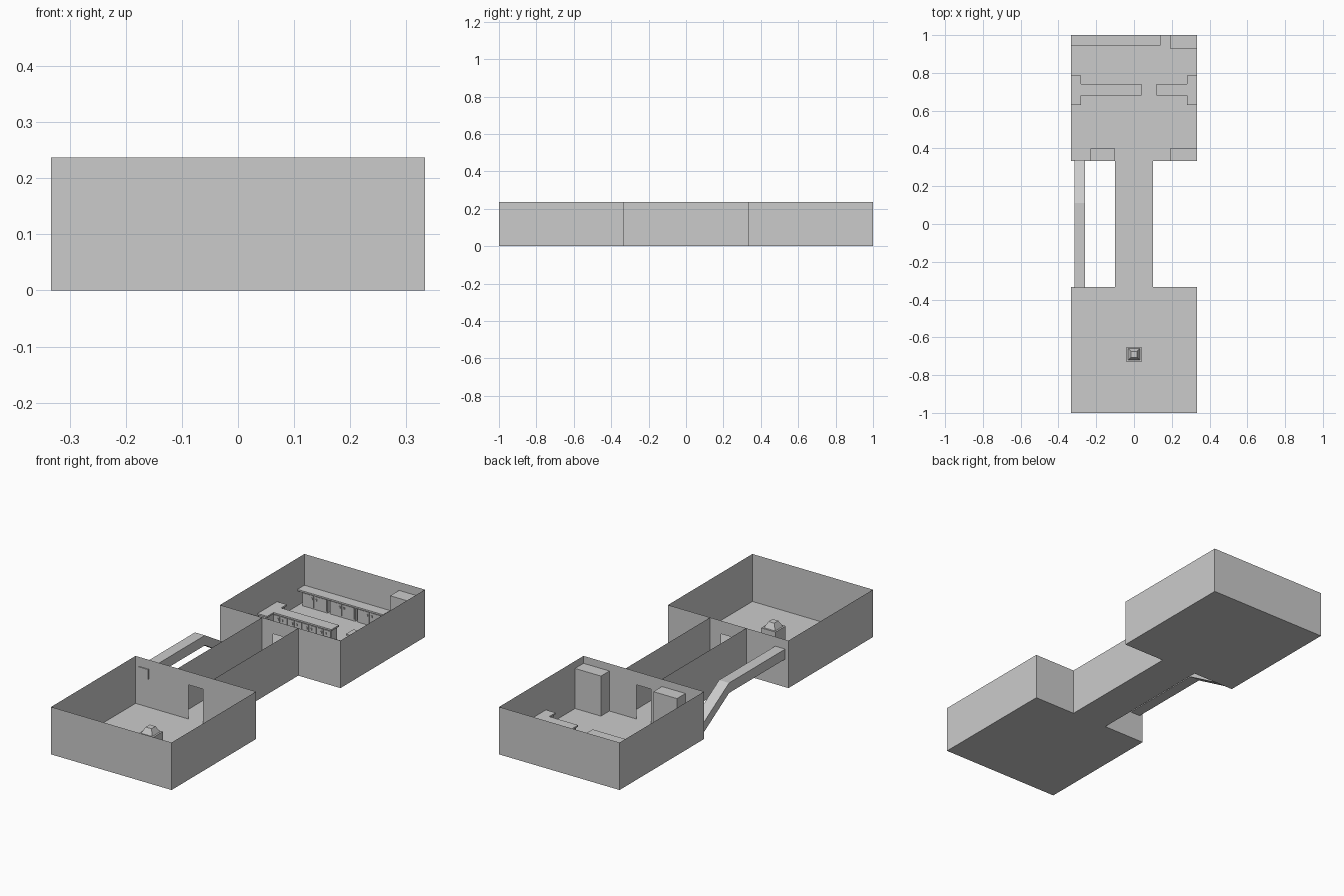
import bpy, bmesh

if "Cube" in bpy.data.objects:
    bpy.data.objects.remove(bpy.data.objects["Cube"])

W, L, H = 0.333, 1.0, 0.237      # room half width, half length, wall height
IN = 0.333                       # inner room wall distance from the centre
DOOR_W, DOOR_H = 0.04, 0.171
TOP = 0.081                      # counter height


def finish(name, bm):
    me = bpy.data.meshes.new(name)
    bm.to_mesh(me)
    bm.free()
    ob = bpy.data.objects.new(name, me)
    bpy.context.collection.objects.link(ob)
    return ob


def sheet(name, quads):
    bm = bmesh.new()
    for q in quads:
        bm.faces.new([bm.verts.new(p) for p in q])
    bmesh.ops.remove_doubles(bm, verts=bm.verts, dist=1e-5)
    return finish(name, bm)


def wall(x0, y0, x1, y1, z0=0, z1=H):
    return [(x0, y0, z0), (x1, y1, z0), (x1, y1, z1), (x0, y0, z1)]


def floor(x, y0, y1):
    return [(-x, y0, 0), (x, y0, 0), (x, y1, 0), (-x, y1, 0)]


def prism(name, pts, vec):
    bm = bmesh.new()
    f = bm.faces.new([bm.verts.new(p) for p in pts])
    r = bmesh.ops.extrude_face_region(bm, geom=[f], use_keep_orig=True)
    vs = [v for v in r["geom"] if isinstance(v, bmesh.types.BMVert)]
    bmesh.ops.translate(bm, verts=vs, vec=vec)
    bmesh.ops.recalc_face_normals(bm, faces=bm.faces)
    return finish(name, bm)


def box(name, x0, x1, y0, y1, z0, z1):
    return prism(name, [(x0, y0, z0), (x1, y0, z0), (x1, y1, z0), (x0, y1, z0)],
                 (0, 0, z1 - z0))


# two open rooms, each with a doorway towards the corridor
for label, s in (("front", -1), ("back", 1)):
    a, b = IN * s, L * s
    sheet(label + "_room_floor", [floor(W, min(a, b), max(a, b))])
    sheet(label + "_room_walls", [
        wall(-W, b, W, b), wall(-W, a, -W, b), wall(W, a, W, b),
        wall(-W, a, -DOOR_W, a), wall(DOOR_W, a, W, a),
        wall(-DOOR_W, a, DOOR_W, a, DOOR_H, H)])

# corridor
sheet("corridor_floor", [floor(0.1, -IN, IN)])
sheet("corridor_walls", [wall(s * 0.1, -IN, s * 0.1, IN) for s in (-1, 1)])

# square duct, level and then sloping down to the back room
duct = [(-0.338, 0.19), (0.11, 0.19), (0.338, 0.052),
        (0.338, 0.002), (0.11, 0.14), (-0.338, 0.14)]
prism("air_duct", [(-0.315, y, z) for y, z in duct], (0.055, 0, 0))

# pedestal in the front room with a tapered cap
PY = -0.69
box("pedestal", -0.04, 0.04, PY - 0.04, PY + 0.04, 0, 0.08)
bm = bmesh.new()
rings = [[bm.verts.new((i * r, PY + j * r, z))
          for i, j in ((-1, -1), (1, -1), (1, 1), (-1, 1))]
         for r, z in ((0.031, 0.08), (0.016, 0.109))]
for k in range(4):
    n = (k + 1) % 4
    bm.faces.new([rings[0][k], rings[0][n], rings[1][n], rings[1][k]])
bm.faces.new(rings[1])
finish("pedestal_cap", bm)

# tall cupboards in the back room
box("cupboard_left", -0.23, -0.1, IN, 0.4, 0, 0.2)
box("cupboard_right", 0.19, W, IN, 0.4, 0, 0.2)
box("cupboard_corner", 0.19, W, 0.93, L, 0, 0.195)


# cabinet body with paired doors and knobs facing the front
def cabinet(name, x0, x1, y0, y1):
    box(name + "_body", x0, x1, y0 + 0.006, y1, 0, TOP - 0.008)
    w = (x1 - x0) / 2
    for i in range(2):
        a = x0 + i * w
        box(f"{name}_door_{i}", a + 0.004, a + w - 0.004, y0 + 0.002, y0 + 0.006,
            0.008, TOP - 0.014)
        k = a + w - 0.012 if i == 0 else a + 0.012
        box(f"{name}_knob_{i}", k - 0.003, k + 0.003, y0 - 0.002, y0 + 0.002, 0.046, 0.056)


# back counter
box("back_counter_top", -W, 0.14, 0.945, L, TOP - 0.008, TOP)
for i in range(3):
    x = -0.315 + i * 0.153
    cabinet(f"back_cabinet_{i}", x, x + 0.14, 0.951, L)

# two T-shaped counters dividing the back room
for label, s, end in (("left", -1, 0.04), ("right", 1, 0.12)):
    outline = [(s * W, 0.63), (s * 0.28, 0.63), (s * 0.28, 0.68), (end, 0.68),
               (end, 0.74), (s * 0.28, 0.74), (s * 0.28, 0.785), (s * W, 0.785)]
    prism(label + "_counter_top", [(x, y, TOP - 0.008) for x, y in outline], (0, 0, 0.008))
    box(label + "_counter_end", *sorted((s * W, s * 0.286)), 0.636, 0.779, 0, TOP - 0.008)
    lo, hi = sorted((s * 0.286, end + s * 0.006))
    n = max(1, round((hi - lo) / 0.08))
    step = (hi - lo) / n
    for i in range(n):
        cabinet(f"{label}_cabinet_{i}", lo + i * step, lo + (i + 1) * step, 0.684, 0.734)
